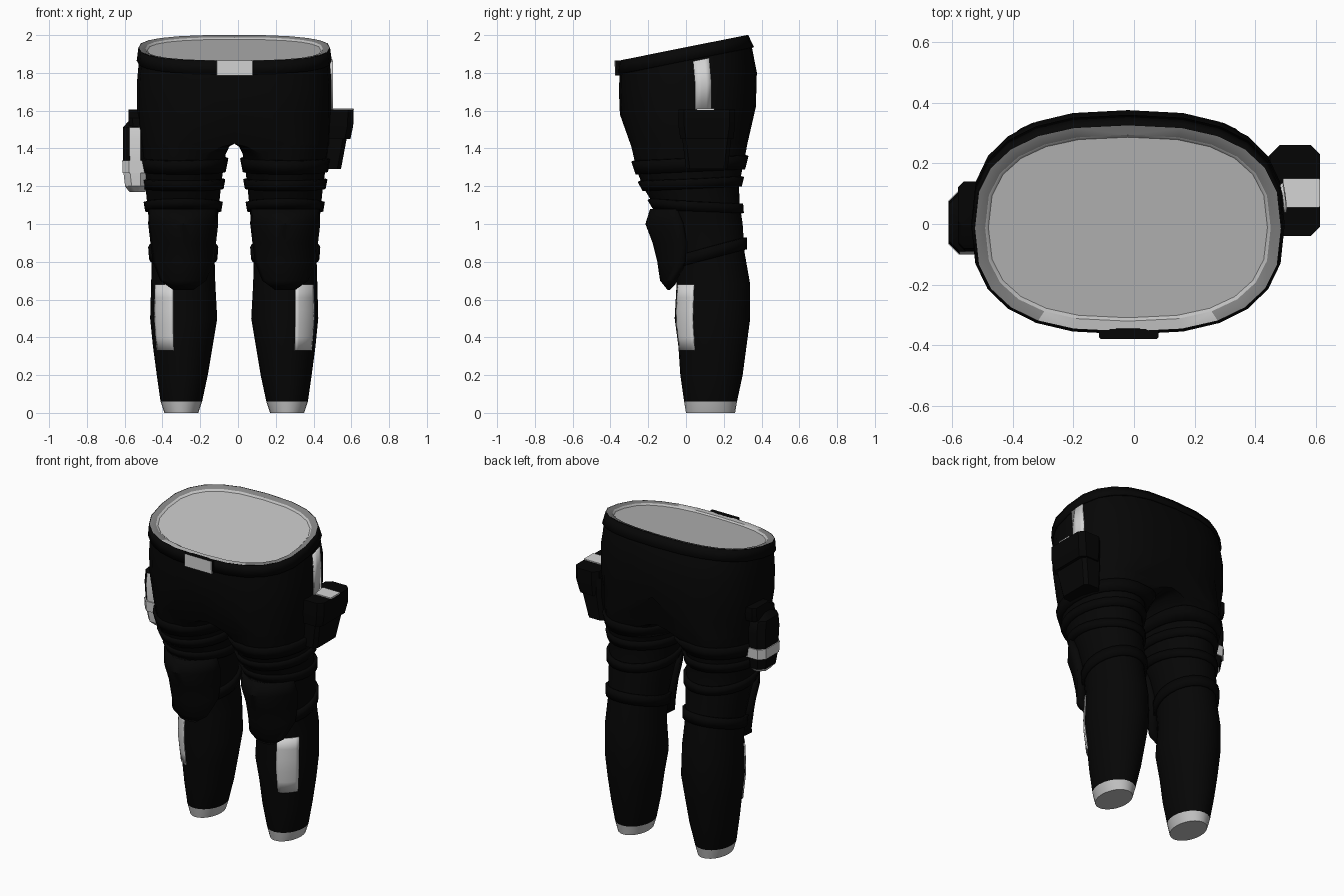
import bpy
import bmesh
from math import sin, cos, radians, copysign

if "Cube" in bpy.data.objects:
    bpy.data.objects.remove(bpy.data.objects["Cube"])

CENTRE = -0.02   # plane of symmetry


def material(name, value):
    m = bpy.data.materials.new(name)
    m.use_nodes = True
    colour = (value, value, value, 1)
    m.diffuse_color = colour
    m.node_tree.nodes["Principled BSDF"].inputs["Base Color"].default_value = colour
    return m


black = material("black cloth", 0.0018)
dark = material("black webbing", 0.0014)
white = material("pale grey", 0.66)
lining = material("lining grey", 0.53)
rim_grey = material("rim grey", 0.23)

# One trouser half: height, inner side, outer side, front, back
SECTIONS = [
    (0, .19, .37, 0, .26), (.06, .17, .39, -.01, .27), (.2, .14, .41, -.03, .3),
    (.35, .115, .43, -.04, .32), (.5, .09, .445, -.06, .34), (.68, .1, .44, -.05, .34),
    (.85, .105, .435, -.07, .31), (1, .09, .45, -.12, .3), (1.1, .08, .46, -.17, .285),
    (1.2, .07, .47, -.23, .28), (1.3, .057, .485, -.265, .3), (1.37, .045, .495, -.28, .315),
    (1.41, .026, .5, -.29, .322), (1.425, 0, .505, -.295, .325), (1.6, 0, .515, -.35, .37),
    (1.75, 0, .515, -.355, .375), (1.86, 0, .505, -.352, .35), (1.94, 0, .495, -.345, .315)]


def clamp(v):
    return max(0, min(1, v))


def section(z):
    for low, high in zip(SECTIONS, SECTIONS[1:]):
        if z <= high[0]:
            break
    t = clamp((z - low[0]) / (high[0] - low[0]))
    return [a + (b - a) * t for a, b in zip(low, high)][1:]


def point(z, angle, off=0):
    """Point on the trouser surface; two round legs merge into one oval hip."""
    inner, outer, front, back = section(z)
    c, s = cos(radians(angle)), sin(radians(angle))
    side = min(off, .02)
    mid, half = (inner + outer) / 2, (outer - inner) / 2
    depth = (back - front) / 2 + off
    if c > -1e-6:
        hip = clamp((z - 1.425) / .175)
        power = 1 - .23 * hip
        mid *= 1 - hip
        x = mid + (outer - mid + side) * max(c, 0) ** power
        s = copysign(abs(s) ** power, s)
    else:
        e = clamp((1.425 - z) / .12)
        reach = half + (side if inner > 0 else 0)
        x = mid - reach * abs(c) ** e
        s = copysign(abs(s) ** (.5 + .5 * e), s)
    y = (front + back) / 2 + depth * s
    return x, y, z + .2 * clamp((z - 1.5) / .36) * y


def loft(name, rings, mats, closed=True, caps="", mirror=False, thick=0, rule=None):
    bm = bmesh.new()
    grid = [[bm.verts.new(p) for p in ring] for ring in rings]
    n = len(grid[0])
    for low, high in zip(grid, grid[1:]):
        for j in range(n if closed else n - 1):
            k = (j + 1) % n
            quad = [low[j], low[k], high[k], high[j]]
            if not (mirror and all(abs(v.co.x) < 1e-4 for v in quad)):
                bm.faces.new(quad)
    if "b" in caps:
        bm.faces.new(grid[0][::-1])
    if "t" in caps:
        bm.faces.new(grid[-1])
    bm.normal_update()
    if rule:
        for f in bm.faces:
            f.material_index = int(rule(f.normal, f.calc_center_median()))
    me = bpy.data.meshes.new(name)
    bm.to_mesh(me)
    bm.free()
    for m in mats:
        me.materials.append(m)
    ob = bpy.data.objects.new(name, me)
    ob.location.x = CENTRE
    bpy.context.collection.objects.link(ob)
    bpy.ops.object.select_all(action="DESELECT")
    bpy.context.view_layer.objects.active = ob
    ob.select_set(True)
    bpy.ops.object.shade_smooth_by_angle(angle=radians(35))
    if thick:
        mod = ob.modifiers.new("Thickness", "SOLIDIFY")
        mod.thickness, mod.offset = thick, -1
    if mirror:
        ob.modifiers.new("Mirror", "MIRROR")
    return ob


def shell(name, rows, mat, slope=0, mirror=True, thick=.02, steps=24):
    """Layer lying on the trousers; rows are height, start angle, end angle, offset."""
    closed = rows[0][2] - rows[0][1] == 360
    rings = []
    for z, a0, a1, off in rows:
        ring = []
        for i in range(steps if closed else steps + 1):
            a = a0 + (a1 - a0) * i / steps
            lift = slope * (point(z, a)[1] - .1)
            ring.append(point(z + lift, a, off))
        rings.append(ring)
    return loft(name, rings, [mat], closed, mirror=mirror, thick=thick)


def block(name, rows, mats, cut=.02, rule=None):
    """Chamfered block; rows are height, x range, y range."""
    rings = []
    for z, x0, x1, y0, y1 in rows:
        x0, x1 = x0 - CENTRE, x1 - CENTRE
        rings.append([(x0 + cut, y0, z), (x1 - cut, y0, z), (x1, y0 + cut, z), (x1, y1 - cut, z),
                      (x1 - cut, y1, z), (x0 + cut, y1, z), (x0, y1 - cut, z), (x0, y0 + cut, z)])
    return loft(name, rings, mats, caps="bt", rule=rule)


def full_ring(z, off=0):
    return [point(z, i * 15 - 180, off) for i in range(24)]


# Trousers with pale ankle cuffs
loft("trousers", [full_ring(s[0]) for s in SECTIONS[:-1]] + [full_ring(1.93)], [black, lining],
     caps="b", mirror=True, rule=lambda normal, centre: centre.z < .06)

# Waistband, rim and lining
shell("waistband", [(1.865, -180, 180, .012), (1.935, -180, 180, .012)], black, thick=.01)
loft("waist_lining", [full_ring(1.936, .008), full_ring(1.93, -.026), full_ring(1.92, -.038)],
     [rim_grey, lining], caps="t", mirror=True,
     rule=lambda normal, centre: centre.z < 1.871 or centre.z > 1.9 and abs(centre.y) < .05
     and centre.x < .3 or normal.z < .9)
block("belt_buckle", [(1.785, -.115, .08, -.376, -.34), (1.866, -.115, .08, -.378, -.345)],
      [black, white], cut=.004, rule=lambda normal, centre: normal.y < -.5)

# Leg straps
for name, z, half, slope in [("upper_thigh_strap", 1.315, .035, .05),
                             ("lower_thigh_strap", 1.215, .025, .05),
                             ("upper_knee_strap", 1.09, .025, -.04),
                             ("lower_knee_strap", .84, .032, .27)]:
    shell(name, [(z - half, -180, 180, .015), (z + half, -180, 180, .018)], dark, slope)

# Knee pads
shell("knee_pad", [(.65, -106, -74, .045), (.7, -130, -50, .085), (.8, -150, -30, .088),
                   (.9, -156, -24, .09), (1, -158, -22, .095), (1.08, -152, -28, .03)],
      black, thick=.05, steps=12)

# Pale shin patches and hip stripe
shell("shin_patch", [(.33 + .07 * i, -72, -31, .007) for i in range(6)], white,
      thick=.007, steps=6)
shell("hip_stripe", [(1.6, 3, 14, .009), (1.73, 3, 14, .009), (1.855, 3, 14, .018)], white,
      mirror=False, thick=.009, steps=3)

# Pouch on the left hip
block("left_pouch", [(1.29, .43, .545, 0, .22), (1.45, .44, .575, -.02, .24),
                     (1.56, .44, .59, -.02, .24)], [black])
block("left_pouch_flap", [(1.45, .45, .595, -.03, .25), (1.52, .45, .61, -.04, .26),
                          (1.605, .45, .612, -.04, .26)], [dark], cut=.03)
block("left_pouch_tag", [(1.604, .49, .613, .055, .15), (1.612, .49, .612, .055, .15)],
      [white], cut=.003)

# Pouch on the right hip, pale at the front and foot
block("right_pouch", [(1.17, -.575, -.49, -.05, .06), (1.2, -.598, -.48, -.08, .09),
                      (1.27, -.606, -.48, -.09, .1), (1.44, -.61, -.48, -.1, .11),
                      (1.51, -.61, -.48, -.09, .1), (1.55, -.575, -.48, -.05, .07)],
      [black, white], cut=.035,
      rule=lambda normal, centre: centre.z < 1.52 and (
          normal.y < -.9 or normal.y < -.5 and centre.z < 1.3 or centre.z < 1.19))
block("right_pouch_band", [(1.27, -.611, -.46, -.096, .106), (1.335, -.613, -.46, -.1, .11)],
      [white], cut=.035)
block("right_pouch_flap", [(1.515, -.575, -.46, -.09, .13), (1.56, -.58, -.46, -.08, .14),
                           (1.605, -.58, -.46, -.01, .14)], [dark])
